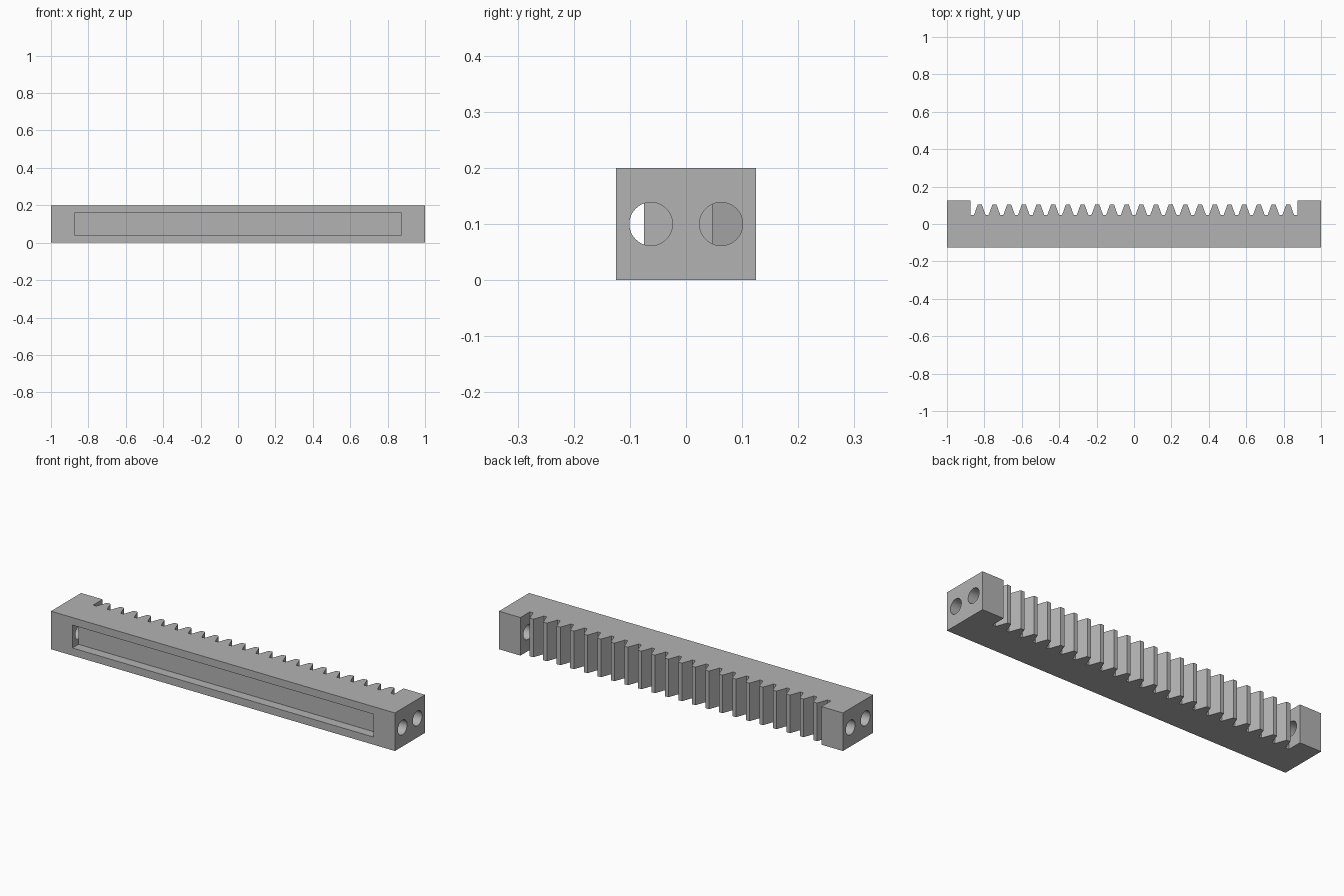
import bpy, bmesh, math
from mathutils import Matrix, Vector

if "Cube" in bpy.data.objects:
    bpy.data.objects.remove(bpy.data.objects["Cube"])

HALF_Y, HEIGHT = 0.125, 0.2
INNER = 0.875                 # inner face of the end blocks
ROOT, TIP = 0.047, 0.105      # tooth root and tip
TEETH, PITCH = 22, math.pi * 0.025
ROOT_HALF, TIP_HALF = 0.0315, 0.0105

grey = bpy.data.materials.new("plain grey")
grey.use_nodes = True
colour = (0.45, 0.45, 0.45, 1)
grey.diffuse_color = colour
grey.node_tree.nodes["Principled BSDF"].inputs["Base Color"].default_value = colour


def add_object(name, bm):
    bmesh.ops.recalc_face_normals(bm, faces=bm.faces)
    mesh = bpy.data.meshes.new(name)
    bm.to_mesh(mesh)
    bm.free()
    obj = bpy.data.objects.new(name, mesh)
    bpy.context.collection.objects.link(obj)
    mesh.materials.append(grey)
    return obj


def cut(target, cutter):
    cutter.hide_render = True
    mod = target.modifiers.new("cut", "BOOLEAN")
    mod.operation, mod.solver, mod.object = "DIFFERENCE", "EXACT", cutter
    bpy.context.view_layer.objects.active = target
    bpy.ops.object.modifier_apply(modifier=mod.name)
    bpy.data.objects.remove(cutter)


# Rack bar: plan outline with teeth along the back, extruded upward
outline = [(-1, -HALF_Y), (1, -HALF_Y), (1, HALF_Y), (INNER, HALF_Y), (INNER, ROOT)]
for i in reversed(range(TEETH)):
    x = (i - (TEETH - 1) / 2) * PITCH
    outline += [(x + ROOT_HALF, ROOT), (x + TIP_HALF, TIP),
                (x - TIP_HALF, TIP), (x - ROOT_HALF, ROOT)]
outline += [(-INNER, ROOT), (-INNER, HALF_Y), (-1, HALF_Y)]
bm = bmesh.new()
base = bm.faces.new([bm.verts.new((x, y, 0)) for x, y in outline])
top = bmesh.ops.extrude_face_region(bm, geom=[base])
bmesh.ops.translate(bm, vec=Vector((0, 0, HEIGHT)),
                    verts=[v for v in top["geom"] if isinstance(v, bmesh.types.BMVert)])
rack = add_object("toothed_rack", bm)

# Shallow rectangular pocket in the front
bm = bmesh.new()
bmesh.ops.create_cube(bm, size=1, matrix=Matrix.Translation((0, -HALF_Y, HEIGHT / 2))
                      @ Matrix.Diagonal((2 * INNER, 0.1, 0.12, 1)))
cut(rack, add_object("pocket_cutter", bm))

# Two round holes through each end block
for side in (-1, 1):
    for y in (-0.0625, 0.0625):
        bm = bmesh.new()
        length = 0.176
        bmesh.ops.create_cone(
            bm, cap_ends=True, segments=48, radius1=0.0385, radius2=0.0385, depth=length,
            matrix=Matrix.Translation((side * (INNER - 0.001 + length / 2), y, HEIGHT / 2))
            @ Matrix.Rotation(math.pi / 2, 4, "Y"))
        cut(rack, add_object("hole_cutter", bm))

bpy.ops.object.select_all(action="DESELECT")
rack.select_set(True)
bpy.context.view_layer.objects.active = rack
bpy.ops.object.shade_smooth_by_angle(angle=math.radians(20))
